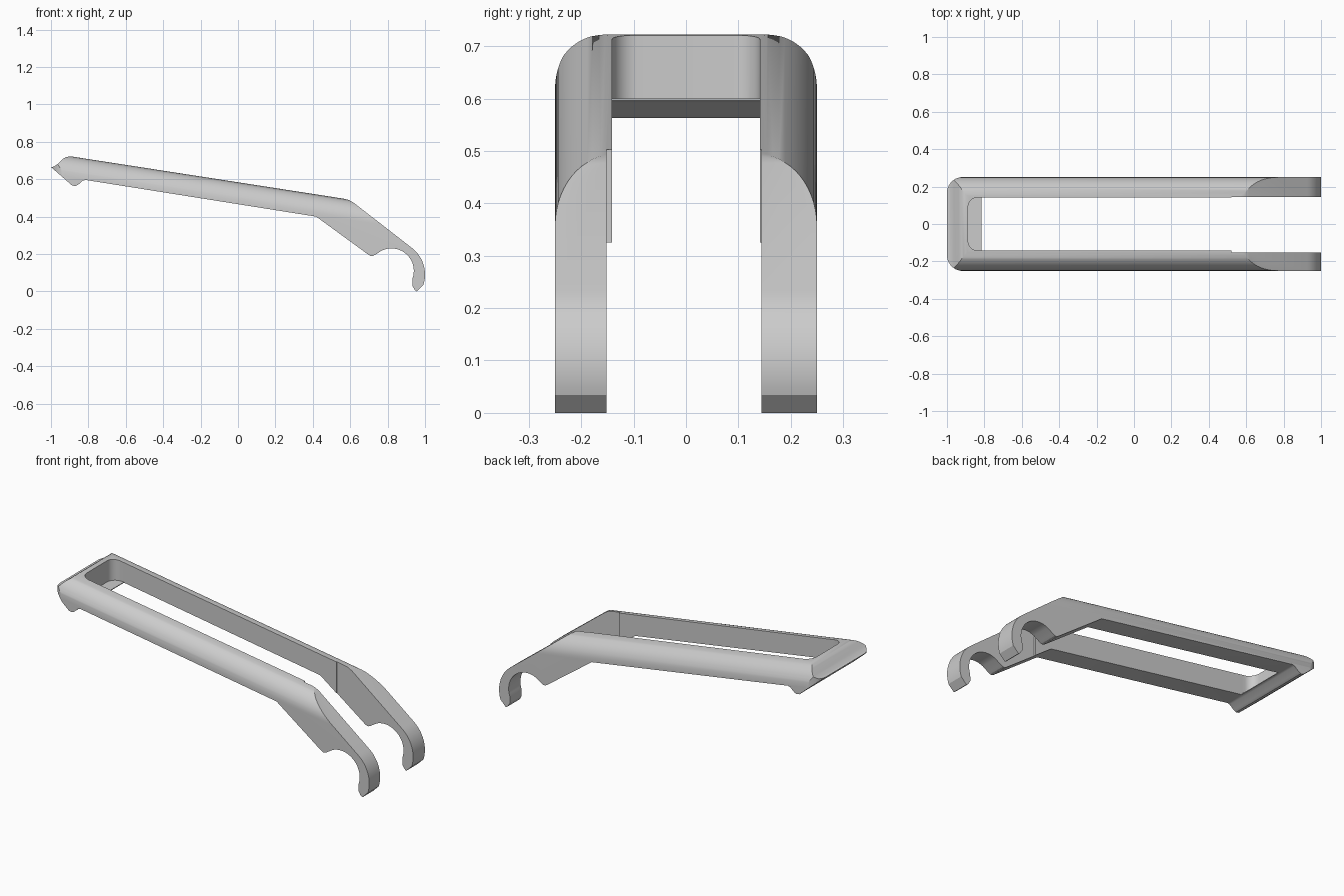
import bpy, bmesh
from math import sin, cos, radians
from mathutils import Vector

if "Cube" in bpy.data.objects:
    bpy.data.objects.remove(bpy.data.objects["Cube"])


def arc(cx, cy, r, a0, a1, n):
    return [(cx + r * cos(radians(a0 + (a1 - a0) * i / n)),
             cy + r * sin(radians(a0 + (a1 - a0) * i / n))) for i in range(n + 1)]


def prism(name, base, offset):
    """Solid made by sweeping a planar outline along an offset vector."""
    bm = bmesh.new()
    face = bm.faces.new([bm.verts.new(p) for p in base])
    ext = bmesh.ops.extrude_face_region(bm, geom=[face])
    verts = [v for v in ext['geom'] if isinstance(v, bmesh.types.BMVert)]
    bmesh.ops.translate(bm, verts=verts, vec=Vector(offset))
    bmesh.ops.recalc_face_normals(bm, faces=bm.faces)
    mesh = bpy.data.meshes.new(name)
    bm.to_mesh(mesh)
    bm.free()
    ob = bpy.data.objects.new(name, mesh)
    bpy.context.collection.objects.link(ob)
    return ob


def rounded_left(x0, x1, w, r):
    """Plan outline with rounded corners at the left end."""
    return (arc(x0 + r, w - r, r, 90, 180, 10) + arc(x0 + r, -w + r, r, 180, 270, 10)
            + [(x1, -w), (x1, w)])


def plan(name, pts, z0, z1):
    return prism(name, [(x, y, z0) for x, y in pts], (0, 0, z1 - z0))


def combine(ob, cutter, op):
    mod = ob.modifiers.new(op, 'BOOLEAN')
    mod.operation, mod.object, mod.solver = op, cutter, 'EXACT'
    bpy.context.view_layer.objects.active = ob
    bpy.ops.object.modifier_apply(modifier=mod.name)
    bpy.data.objects.remove(cutter)


# Side profile: pointed lip, sloping arm, bend and open hook
profile = [(-1, .665), (-.985, .667), (-.965, .68), (-.935, .709), (-.92, .718), (-.9, .722),
           (-.88, .72), (.565, .496), (.59, .49), (.615, .477)]
profile += arc(.82, .09, .18, 54, -18, 16)
profile += [(.957, 0), (.945, .008), (.932, .03), (.932, .045)]
profile += arc(.82, .11, .12, -20, 115, 20)
profile += [(.735, .197), (.722, .19), (.708, .19), (.695, .198), (.418, .4),
            (-.815, .596), (-.83, .592), (-.855, .57), (-.87, .563), (-.888, .567)]
handle = prism('forked_handle', [(x, -.25, z) for x, z in profile], (0, .5, 0))

# Rounded upper outer edges, running along the sloping arms
slope = -.155
x0, top = -1.2, .72 + .88 * -slope + (1.2 - .88) * -slope - .88 * -slope
r = .108
section = arc(.25 - r, top - r, r, 0, 90, 14) + arc(-.25 + r, top - r, r, 90, 180, 14)
section += [(-.25, -.8), (.25, -.8)]
combine(handle, prism('arm_section', [(x0, y, z) for y, z in section],
                      (2.4, 0, 2.4 * slope)), 'INTERSECT')

# Rounded end corners in plan
combine(handle, plan('end_corners', rounded_left(-1, 1.2, .251, .085), -.5, 1.5), 'INTERSECT')

# Gap between the arms, rounded pocket above the thin lower lip, wider gap at the hooks
gap = [(-.815, -.141), (1.1, -.141), (1.1, .141), (-.815, .141)]
combine(handle, plan('arm_gap', gap, -.4, 1.3), 'DIFFERENCE')
combine(handle, plan('end_pocket', rounded_left(-.887, -.7, .141, .05), .6, 1.2), 'DIFFERENCE')
wide = [(.52, -.152), (1.15, -.152), (1.15, .144), (.52, .144)]
combine(handle, plan('hook_gap', wide, -.45, 1.35), 'DIFFERENCE')

# Smooth shading with crisp edges
bpy.ops.object.select_all(action='DESELECT')
handle.select_set(True)
bpy.context.view_layer.objects.active = handle
bpy.ops.object.shade_smooth_by_angle(angle=radians(28))
